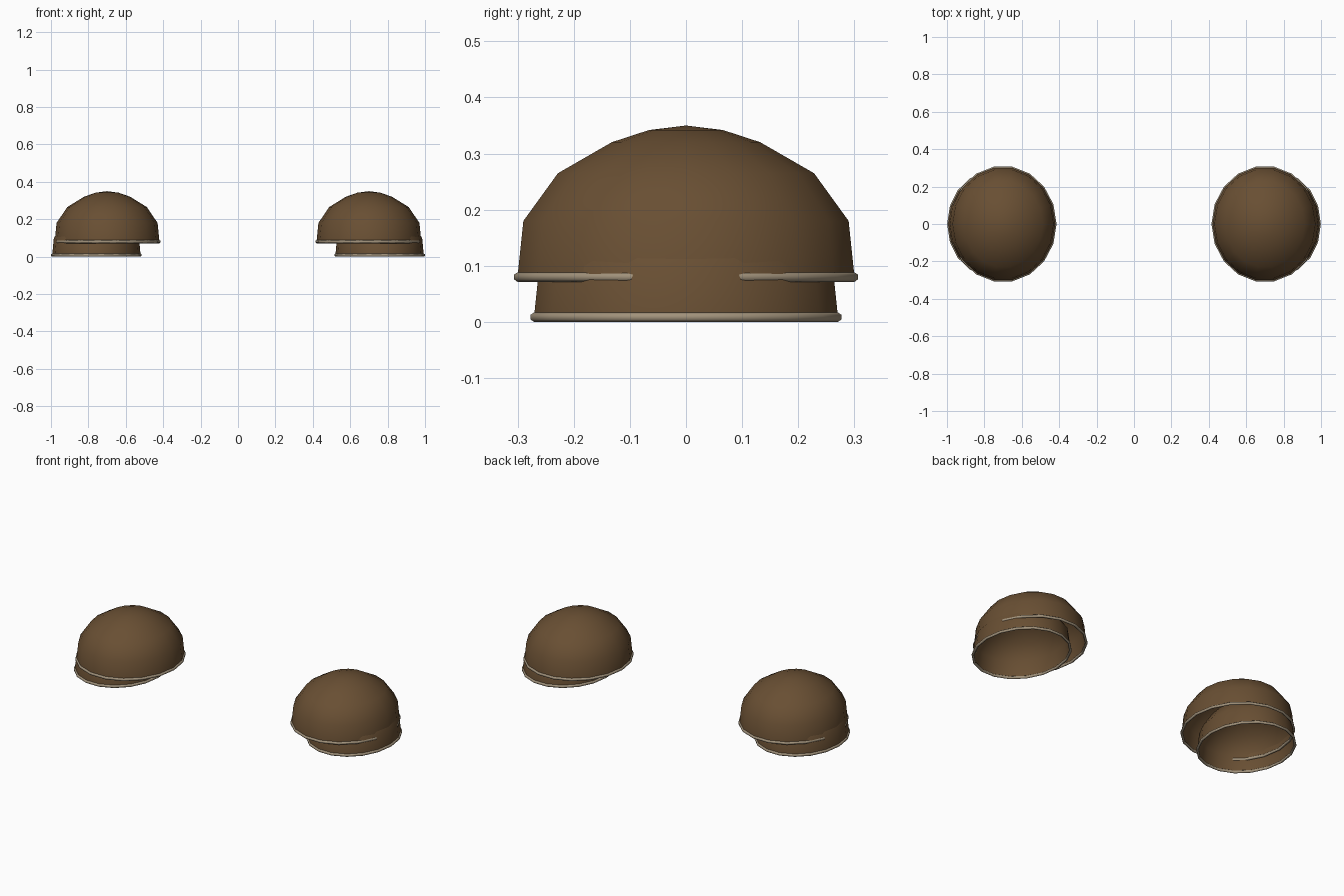
import bpy, bmesh, math

if "Cube" in bpy.data.objects:
    bpy.data.objects.remove(bpy.data.objects["Cube"])

SEG = 18


def material(name, rgb):
    m = bpy.data.materials.new(name)
    m.diffuse_color = (*rgb, 1)
    m.use_nodes = True
    m.node_tree.nodes["Principled BSDF"].inputs["Base Color"].default_value = m.diffuse_color
    return m


brown = material("brown", (0.14, 0.078, 0.033))
tan = material("pale_tan", (0.36, 0.29, 0.20))


def finish(bm, name, mat, angle):
    bmesh.ops.recalc_face_normals(bm, faces=bm.faces)
    me = bpy.data.meshes.new(name)
    bm.to_mesh(me)
    bm.free()
    me.materials.append(mat)
    ob = bpy.data.objects.new(name, me)
    bpy.context.collection.objects.link(ob)
    for o in bpy.context.selected_objects:
        o.select_set(False)
    ob.select_set(True)
    bpy.context.view_layer.objects.active = ob
    bpy.ops.object.shade_smooth_by_angle(angle=math.radians(angle))


def ring(bm, cx, rx, ry, z):
    return [bm.verts.new((cx + rx * math.cos(2 * math.pi * i / SEG),
                          ry * math.sin(2 * math.pi * i / SEG), z)) for i in range(SEG)]


def bridge(bm, a, b):
    for i in range(SEG):
        j = (i + 1) % SEG
        bm.faces.new((a[i], a[j], b[j], b[i]))


# Dome outline: radius share, height share
PROFILE = [(1, 0), (0.965, 0.37), (0.76, 0.685), (0.44, 0.89), (0.22, 0.97)]


def dome(name, cx, rx, ry, z, h):
    """Open hollow shell."""
    bm = bmesh.new()
    rings = [ring(bm, cx, rx * r, ry * r, z + h * t) for r, t in PROFILE]
    for a, b in zip(rings, rings[1:]):
        bridge(bm, a, b)
    top = bm.verts.new((cx, 0, z + h))
    for i in range(SEG):
        bm.faces.new((rings[-1][i], rings[-1][(i + 1) % SEG], top))
    finish(bm, name, brown, 80)


def rim(name, cx, rx, ry, z):
    """Thin rolled edge around the opening."""
    bm = bmesh.new()
    rings = []
    for k in range(6):
        a = 2 * math.pi * k / 6 + math.pi / 6
        d = 0.007 * math.cos(a)
        rings.append(ring(bm, cx, rx + d, ry + d, z + 0.0085 * math.sin(a)))
    for k in range(6):
        bridge(bm, rings[k], rings[(k + 1) % 6])
    finish(bm, name, tan, 80)


for side, s in (("left", -1), ("right", 1)):
    # Upper shell, and a smaller one nested below and outward
    dome(side + "_upper_shell", s * 0.70, 0.28, 0.305, 0.08, 0.27)
    rim(side + "_upper_rim", s * 0.70, 0.28, 0.305, 0.08)
    dome(side + "_lower_shell", s * 0.757, 0.236, 0.275, 0.0095, 0.243)
    rim(side + "_lower_rim", s * 0.757, 0.236, 0.275, 0.0085)
